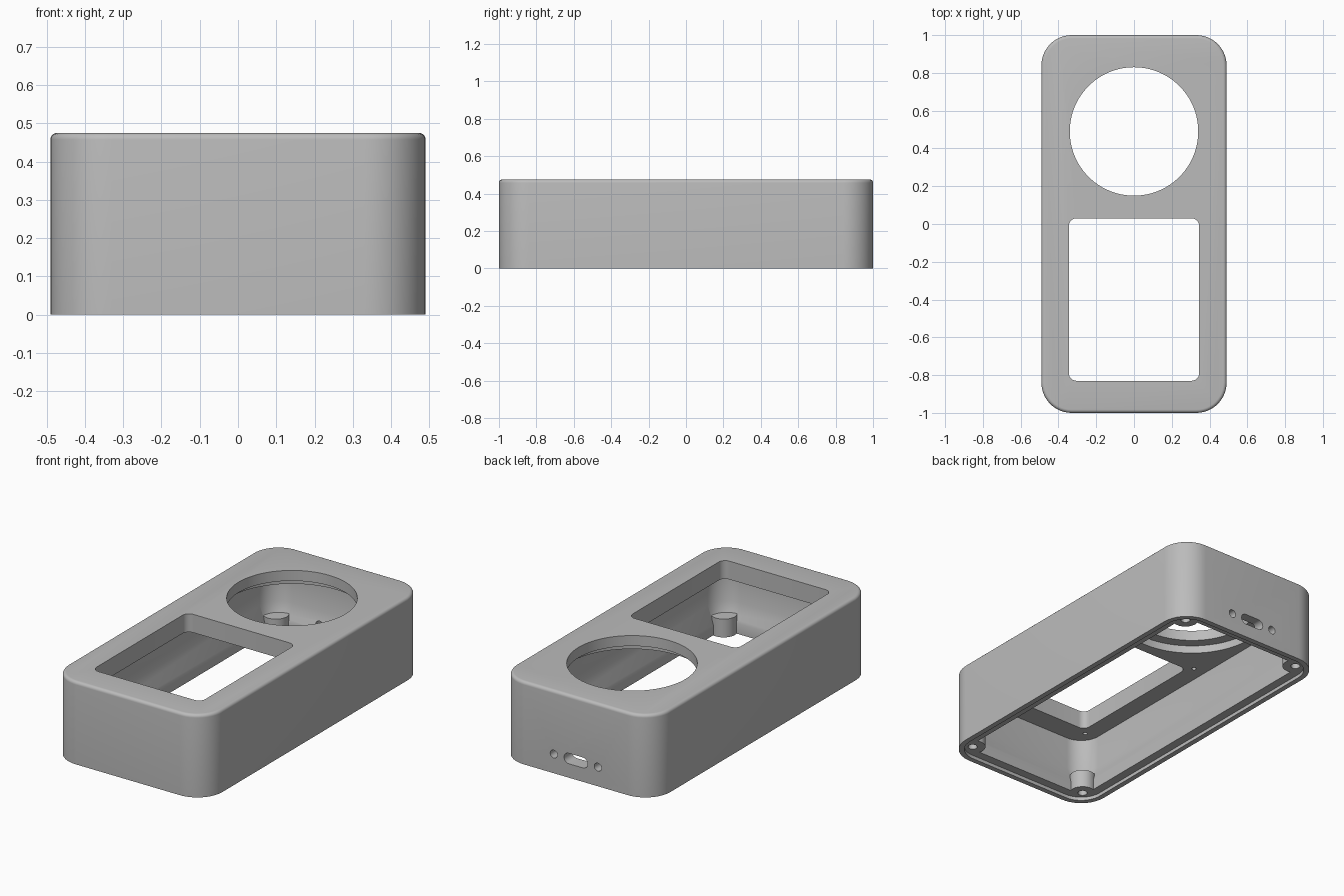
import bpy, bmesh, math

old = bpy.data.objects.get("Cube")
if old:
    bpy.data.objects.remove(old, do_unlink=True)

grey = bpy.data.materials.new("plain_grey")
grey.use_nodes = True
colour = (0.5, 0.5, 0.5, 1)
grey.diffuse_color = colour
grey.node_tree.nodes["Principled BSDF"].inputs["Base Color"].default_value = colour


def rounded_loft(name, sections, centre=(0, 0), steps=12):
    """Solid through rounded rectangles given as (half x, half y, radius, z)."""
    bm = bmesh.new()
    rings = []
    for hx, hy, r, z in sections:
        ring = []
        for k, (sx, sy) in enumerate([(1, 1), (-1, 1), (-1, -1), (1, -1)]):
            for i in range(steps + 1):
                a = math.pi / 2 * (k + i / steps)
                ring.append(bm.verts.new((centre[0] + sx * (hx - r) + r * math.cos(a),
                                          centre[1] + sy * (hy - r) + r * math.sin(a), z)))
        rings.append(ring)
    n = len(rings[0])
    for low, high in zip(rings, rings[1:]):
        for i in range(n):
            j = (i + 1) % n
            bm.faces.new((low[i], low[j], high[j], high[i]))
    bm.faces.new(rings[0][::-1])
    bm.faces.new(rings[-1])
    bmesh.ops.remove_doubles(bm, verts=bm.verts, dist=1e-5)
    bmesh.ops.recalc_face_normals(bm, faces=bm.faces)
    mesh = bpy.data.meshes.new(name)
    bm.to_mesh(mesh)
    bm.free()
    mesh.materials.append(grey)
    obj = bpy.data.objects.new(name, mesh)
    bpy.context.collection.objects.link(obj)
    return obj


def cylinder(name, r, z0, z1, centre, steps=8):
    return rounded_loft(name, [(r, r, r - 1e-6, z0), (r, r, r - 1e-6, z1)], centre, steps)


def combine(target, tool, operation="DIFFERENCE"):
    mod = target.modifiers.new("combine", "BOOLEAN")
    mod.operation = operation
    mod.solver = "EXACT"
    mod.object = tool
    bpy.context.view_layer.objects.active = target
    bpy.ops.object.modifier_apply(modifier=mod.name)
    bpy.data.objects.remove(tool, do_unlink=True)


W, L, H, R = 0.49, 1.0, 0.475, 0.16
EDGE, CEILING, SHELF = 0.018, 0.37, 0.02


def inset(d, z):
    return (W - d, L - d, R - d, z)


# Outer shell with a softly rounded top edge
arc = [math.pi / 2 * i / 5 for i in range(6)]
case = rounded_loft("case", [inset(0, 0)] + [
    inset(EDGE * (1 - math.cos(a)), H - EDGE + EDGE * math.sin(a)) for a in arc])

# Cavity, with walls thickening towards the bottom shelf
combine(case, rounded_loft("cavity", [
    inset(0.08, -0.1), inset(0.08, 0.08), inset(0.04, 0.18), inset(0.04, CEILING)]))

# Corner screw bosses
corners = [(sx * 0.39, sy * 0.9) for sx in (-1, 1) for sy in (-1, 1)]
for c in corners:
    combine(case, cylinder("boss", 0.07, 0.01, 0.125, c), "UNION")

# Stepped rim for the base plate, and screw holes
combine(case, rounded_loft("rim_step", [inset(0.03, -0.1), inset(0.03, SHELF)]))
for c in corners:
    combine(case, cylinder("screw_hole", 0.025, -0.1, 0.1, c))

# Window and round opening, with a wider recess under the round one
combine(case, rounded_loft("window", [(0.345, 0.43, 0.04, 0.3), (0.345, 0.43, 0.04, 0.6)],
                           (0, -0.4), 6))
dial = (0, 0.49)
combine(case, cylinder("round_opening", 0.34, 0.3, 0.6, dial, 24))
combine(case, cylinder("round_recess", 0.4, 0.3, 0.415, dial, 24))

# Small blind holes at the window corners
for sx in (-1, 1):
    for y in (-0.86, 0.06):
        combine(case, cylinder("pilot_hole", 0.012, 0.3, 0.42, (sx * 0.375, y), 4))


# Socket slot and its two screw holes through the back wall
def back_cut(name, hx, hz, x):
    r = min(hx, hz) - 1e-6
    tool = rounded_loft(name, [(hx, hz, r, -0.15), (hx, hz, r, 0.15)], (0, 0), 6)
    tool.rotation_euler.x = math.pi / 2
    tool.location = (x, L, 0.11)
    bpy.context.view_layer.update()
    combine(case, tool)


back_cut("socket_slot", 0.075, 0.03, 0)
for x in (-0.14, 0.14):
    back_cut("socket_screw_hole", 0.023, 0.023, x)

# Smooth the curves, keep the edges crisp
bpy.ops.object.select_all(action="DESELECT")
case.select_set(True)
bpy.context.view_layer.objects.active = case
bpy.ops.object.shade_smooth_by_angle(angle=math.radians(30))
